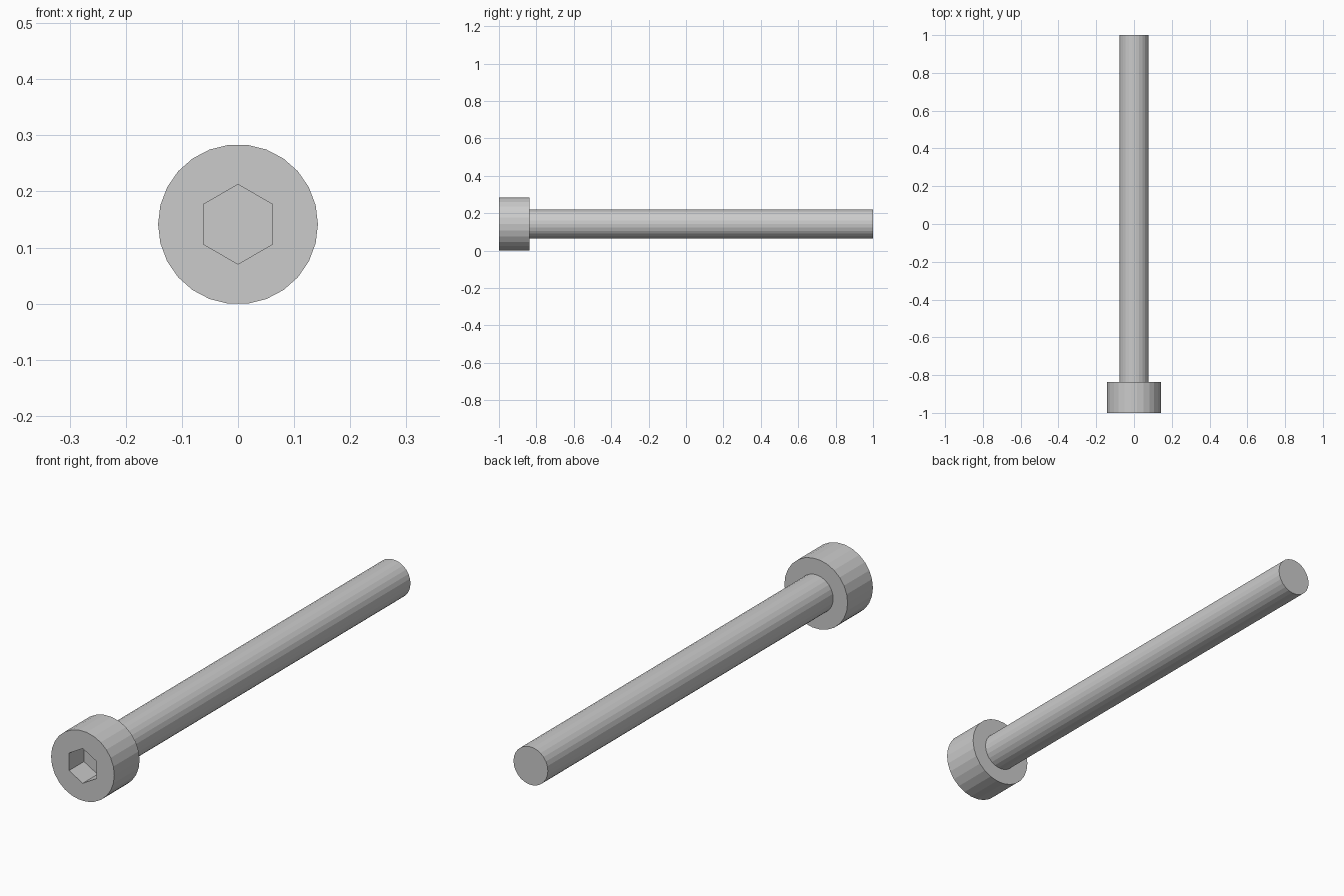
import bpy
from math import pi

if "Cube" in bpy.data.objects:
    bpy.data.objects.remove(bpy.data.objects["Cube"])

HEAD_R, SHAFT_R, HEX_R = 0.1425, 0.0775, 0.071
AXIS_Z = 0.1415
HEAD_BACK = -0.837


def rod(name, sides, radius, y0, y1, spin=0.0):
    """Flat-shaded prism lying along y; spin turns it about its axis."""
    bpy.ops.mesh.primitive_cylinder_add(
        vertices=sides, radius=radius, depth=y1 - y0,
        location=(0, (y0 + y1) / 2, AXIS_Z), rotation=(pi / 2, spin, 0))
    ob = bpy.context.object
    ob.name = name
    return ob


# Cylindrical head, flat facet resting on the ground
head = rod("screw_head", 26, HEAD_R, -1.0, HEAD_BACK, pi / 2)

# Plain shaft, slightly embedded in the head
rod("shaft", 26, SHAFT_R, HEAD_BACK - 0.02, 1.0, pi / 2)

# Hexagonal drive socket cut into the front of the head
cutter = rod("hex_socket_cutter", 6, HEX_R, -1.1, -0.904)
cutter.hide_render = True
cutter.display_type = 'WIRE'
cut = head.modifiers.new("hex_socket", 'BOOLEAN')
cut.operation = 'DIFFERENCE'
cut.solver = 'EXACT'
cut.object = cutter
